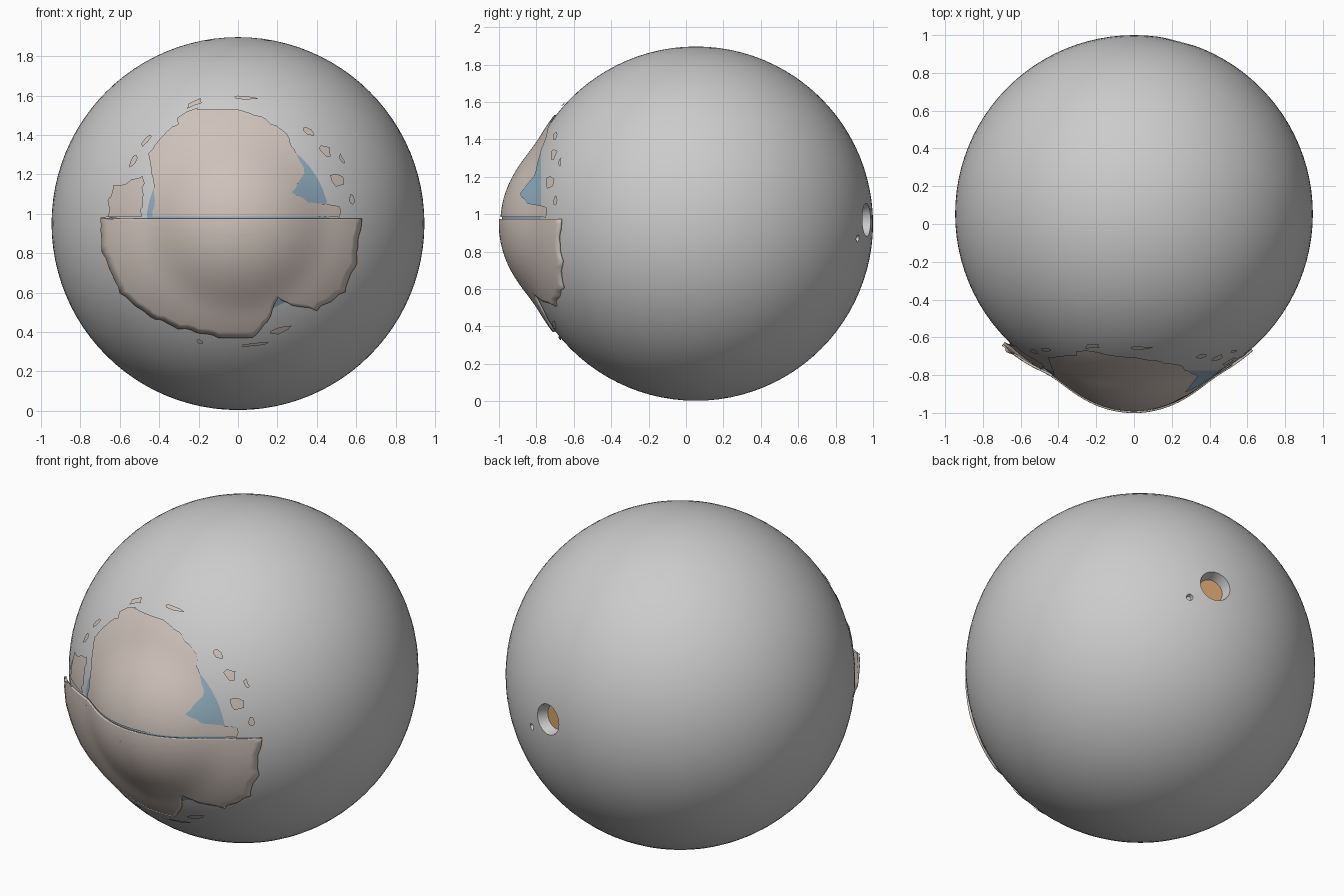
import bpy, bmesh, math, random
from mathutils import Vector

if "Cube" in bpy.data.objects:
    bpy.data.objects.remove(bpy.data.objects["Cube"])

random.seed(4)
C = Vector((0, 0.053, 0.95))
R = 0.947


def material(name, col):
    m = bpy.data.materials.new(name)
    m.diffuse_color = col
    m.use_nodes = True
    m.node_tree.nodes["Principled BSDF"].inputs["Base Color"].default_value = m.diffuse_color
    return m


BEIGE = material("beige", (0.62, 0.54, 0.49, 1))
BLUE = material("blue", (0.28, 0.42, 0.52, 1))
ORANGE = material("orange", (0.65, 0.35, 0.15, 1))


def smooth(ob):
    bpy.ops.object.select_all(action='DESELECT')
    ob.select_set(True)
    bpy.context.view_layer.objects.active = ob
    bpy.ops.object.shade_smooth_by_angle(angle=math.radians(40))


def front_y(x, z):
    """Front surface: small bulging cap blended into the big ball."""
    r2 = x * x + (z - 0.95) ** 2
    ball = math.sqrt(max(0.01, R * R - r2)) - C.y
    cap = 0.482 + math.sqrt(max(0.0, 0.25 - r2))
    k = 32
    return -math.log(math.exp(k * ball) + math.exp(k * cap)) / k


def patch(name, centre, outline, offset, mat, step=0.03, jitter=0.0, rings=20,
          lift=0.0, thick=0.0):
    """Fill a star-shaped x/z outline with rings that lie on the front surface."""
    pts = []
    for i, a in enumerate(outline):
        b = outline[(i + 1) % len(outline)]
        n = max(1, round(math.dist(a, b) / step))
        flat = abs(a[1] - b[1]) < 0.001
        for j in range(n):
            t = j / n
            dx = 0 if flat else random.uniform(-jitter, jitter)
            dz = 0 if flat else random.uniform(-jitter, jitter)
            pts.append((a[0] + (b[0] - a[0]) * t + dx, a[1] + (b[1] - a[1]) * t + dz))
    bm = bmesh.new()

    def vert(x, z):
        raise_left = lift * min(1, max(0, -x - 0.45) / 0.25)
        return bm.verts.new((x, front_y(x, z) - offset - raise_left, z))

    mid = vert(*centre)
    prev = None
    for k in range(1, rings + 1):
        t = k / rings
        ring = [vert(centre[0] + (p[0] - centre[0]) * t,
                     centre[1] + (p[1] - centre[1]) * t) for p in pts]
        for i in range(len(ring)):
            j = (i + 1) % len(ring)
            if prev:
                bm.faces.new((prev[i], ring[i], ring[j], prev[j]))
            else:
                bm.faces.new((mid, ring[i], ring[j]))
        prev = ring
    bmesh.ops.recalc_face_normals(bm, faces=bm.faces)
    if sum((f.normal.y for f in bm.faces)) > 0:
        bmesh.ops.reverse_faces(bm, faces=bm.faces)
    me = bpy.data.meshes.new(name)
    bm.to_mesh(me)
    bm.free()
    me.materials.append(mat)
    ob = bpy.data.objects.new(name, me)
    bpy.context.collection.objects.link(ob)
    if thick:
        s = ob.modifiers.new("thickness", 'SOLIDIFY')
        s.thickness = thick
        s.offset = -1
    smooth(ob)
    return ob


def back_point(deg, z, dist):
    """Point and outward direction on the back of the ball."""
    d = Vector((math.sin(math.radians(deg)), math.cos(math.radians(deg)), (z - C.z) / R))
    d.normalize()
    return C + d * dist, d


# main ball
bpy.ops.mesh.primitive_uv_sphere_add(segments=96, ring_count=48, radius=R, location=C)
ball = bpy.context.object
ball.name = "ball"

# sockets in the back: one flared hole and a tiny pit
for name, deg, z, r_in, r_out, depth in (("hole_cutter", 14.5, 0.97, 0.07, 0.11, 0.07),
                                         ("pit_cutter", 23.5, 0.87, 0.012, 0.025, 0.02)):
    p, d = back_point(deg, z, R)
    bpy.ops.mesh.primitive_cone_add(vertices=32, radius1=r_in, radius2=r_out,
                                    depth=2 * depth, location=p,
                                    rotation=d.to_track_quat('Z', 'Y').to_euler())
    cutter = bpy.context.object
    cutter.name = name
    cutter.hide_render = True
    m = ball.modifiers.new(name, 'BOOLEAN')
    m.operation = 'DIFFERENCE'
    m.object = cutter
    m.solver = 'EXACT'
    bpy.context.view_layer.objects.active = ball
    bpy.ops.object.modifier_apply(modifier=name)
    bpy.data.objects.remove(cutter, do_unlink=True)
smooth(ball)

# coloured disc at the bottom of the back hole
p, d = back_point(14.5, 0.97, R - 0.062)
bpy.ops.mesh.primitive_circle_add(vertices=32, radius=0.07, fill_type='NGON', location=p,
                                  rotation=d.to_track_quat('Z', 'Y').to_euler())
disc = bpy.context.object
disc.name = "back_disc"
disc.data.materials.append(ORANGE)

# blue dome under the outer skin
circle = [(0.465 * math.cos(i * math.pi / 24), 0.95 + 0.465 * math.sin(i * math.pi / 24))
          for i in range(48)]
patch("inner_dome", (0, 0.95), circle, 0.002, BLUE, step=0.1)

# torn upper skin
patch("upper_skin", (0, 1.1),
      [(0.52, 0.985), (0.52, 1.04), (0.36, 1.06), (0.27, 1.11), (0.34, 1.2), (0.32, 1.27),
       (0.24, 1.41), (0.14, 1.48), (0, 1.53), (-0.2, 1.53), (-0.34, 1.44), (-0.46, 1.31),
       (-0.44, 1.2), (-0.42, 1.1), (-0.435, 0.985)], 0.009, BEIGE, jitter=0.006)
patch("side_skin", (-0.55, 1.06), [(-0.49, 0.985), (-0.48, 1.19), (-0.63, 1.14), (-0.66, 0.985)],
      0.015, BEIGE, jitter=0.008, rings=4)

# lower skin with a thick straight lip
patch("lower_skin", (-0.02, 0.88),
      [(-0.7, 0.975), (-0.69, 0.8), (-0.6, 0.6), (-0.45, 0.48), (-0.3, 0.42), (-0.1, 0.37),
       (0.08, 0.37), (0.15, 0.45), (0.2, 0.57), (0.3, 0.53), (0.4, 0.51), (0.54, 0.6),
       (0.6, 0.75), (0.63, 0.975)], 0.017, BEIGE, jitter=0.006, lift=0.04, thick=0.012)

# loose flakes: angle, distance from centre, length, width
flakes = [(12, 0.59, 0.05, 0.03), (24, 0.55, 0.09, 0.06), (40, 0.58, 0.07, 0.05),
          (52, 0.59, 0.08, 0.03), (86, 0.64, 0.12, 0.02), (110, 0.65, 0.1, 0.03),
          (115, 0.6, 0.15, 0.05), (138, 0.63, 0.09, 0.02), (150, 0.62, 0.08, 0.03),
          (170, 0.66, 0.05, 0.02), (252, 0.63, 0.04, 0.02), (278, 0.62, 0.15, 0.02),
          (290, 0.58, 0.13, 0.03), (32, 0.62, 0.06, 0.02)]
for n, (deg, r, length, width) in enumerate(flakes):
    a = math.radians(deg)
    cx, cz = r * math.cos(a), 0.95 + r * math.sin(a)
    shape = []
    for k in range(8):
        t = k * math.pi / 4
        s = random.uniform(0.6, 1.25)
        u, v = length / 2 * math.cos(t) * s, width / 2 * math.sin(t) * s
        shape.append((cx - u * math.sin(a) + v * math.cos(a),
                      cz + u * math.cos(a) + v * math.sin(a)))
    patch(f"flake_{n + 1}", (cx, cz), shape, 0.012, BEIGE, rings=2)
